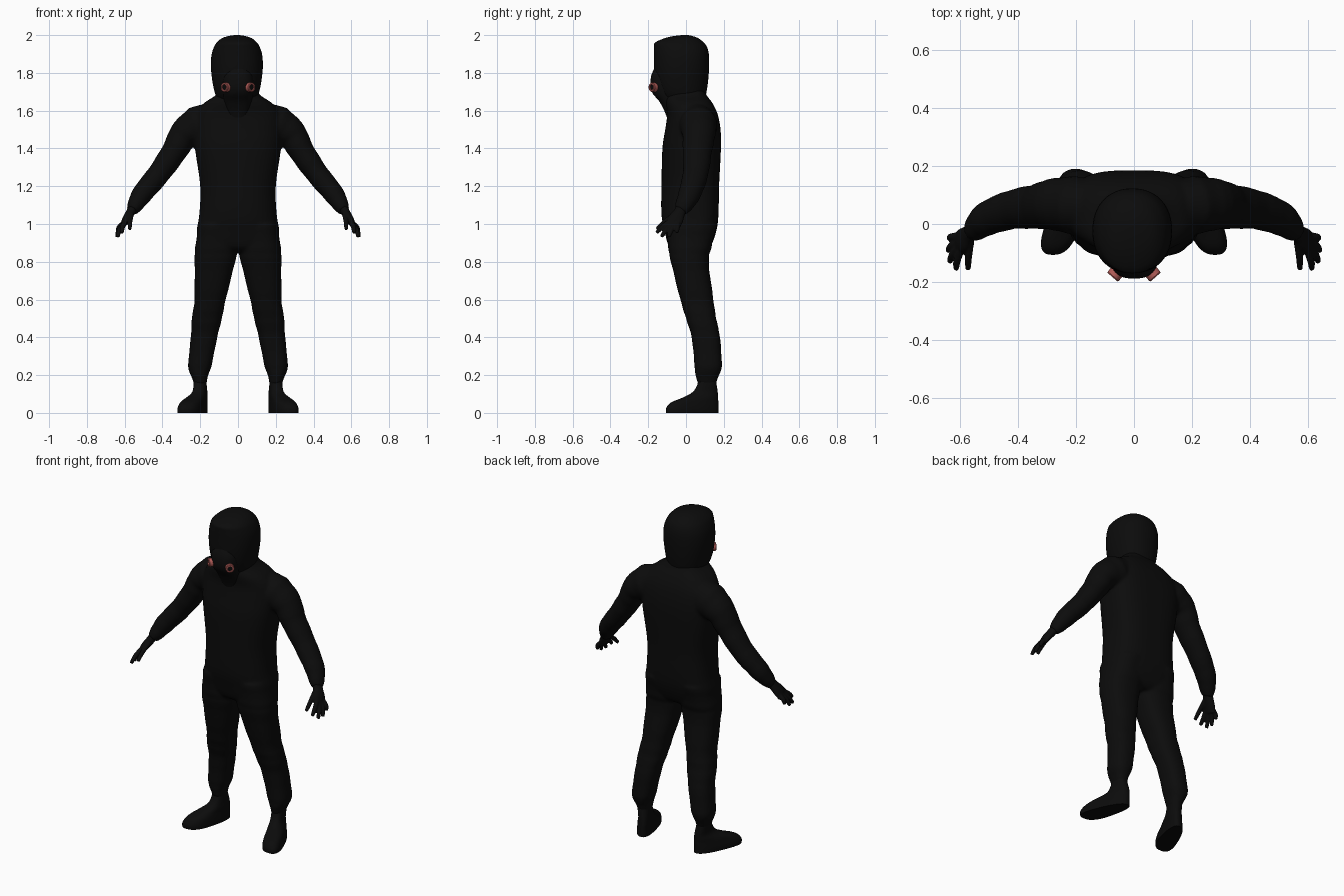
import bpy, bmesh, math
from mathutils import Vector

if "Cube" in bpy.data.objects:
    bpy.data.objects.remove(bpy.data.objects["Cube"])


def material(name, rgb):
    m = bpy.data.materials.new(name)
    m.diffuse_color = (*rgb, 1)
    m.use_nodes = True
    m.node_tree.nodes["Principled BSDF"].inputs["Base Color"].default_value = m.diffuse_color
    return m


BLACK = material("suit black", (0.0035, 0.0035, 0.0035))
PINK = material("filter red", (0.45, 0.11, 0.10))


def finish(bm, name, mats, voxel=0, angle=40):
    """Turn a bmesh into a shaded object, optionally fused into one skin."""
    bmesh.ops.recalc_face_normals(bm, faces=bm.faces)
    me = bpy.data.meshes.new(name)
    bm.to_mesh(me)
    bm.free()
    ob = bpy.data.objects.new(name, me)
    bpy.context.collection.objects.link(ob)
    for m in mats:
        me.materials.append(m)
    bpy.ops.object.select_all(action='DESELECT')
    ob.select_set(True)
    bpy.context.view_layer.objects.active = ob
    if voxel:
        r = ob.modifiers.new("fuse", 'REMESH')
        r.mode, r.voxel_size, r.use_smooth_shade = 'VOXEL', voxel, True
        s = ob.modifiers.new("soften", 'SMOOTH')
        s.factor, s.iterations = 0.5, 4
    else:
        bpy.ops.object.shade_smooth_by_angle(angle=math.radians(angle))
    return ob


def spline(rows, steps):
    """Catmull-Rom interpolation of equally long number rows."""
    out = []
    for i in range(len(rows) - 1):
        a, b, c, d = (rows[max(0, min(len(rows) - 1, i + k))] for k in (-1, 0, 1, 2))
        for s in range(steps):
            t = s / steps
            out.append([0.5 * (2 * q + (r - p) * t + (2 * p - 5 * q + 4 * r - w) * t * t
                               + (3 * q - p - 3 * r + w) * t ** 3)
                        for p, q, r, w in zip(a, b, c, d)])
    return out + [list(rows[-1])]


def skin(bm, rings):
    """Bridge rings of points and cap both ends."""
    vs = [[bm.verts.new(p) for p in ring] for ring in rings]
    n = len(vs[0])
    for a, b in zip(vs, vs[1:]):
        for i in range(n):
            j = (i + 1) % n
            bm.faces.new((a[i], a[j], b[j], b[i]))
    bm.faces.new(vs[0])
    bm.faces.new(vs[-1])


def power(v, n):
    return math.copysign(abs(v) ** (2 / n), v)


def stack(bm, rows, side=1, front=2.2, back=2.2, steps=4, n=40, fold=0, shape=None):
    """Horizontal sections (z, x0, x1, y0, y1) with separate front and back roundness."""
    rings = []
    for k, (z, x0, x1, y0, y1) in enumerate(spline(rows, steps)):
        ring, f = [], 1 + fold * math.sin(k * 1.9)
        for i in range(n):
            a = 2 * math.pi * i / n
            e = back if math.sin(a) > 0 else front
            x = (x0 + x1) / 2 + f * (x1 - x0) / 2 * power(math.cos(a), e)
            y = (y0 + y1) / 2 + f * (y1 - y0) / 2 * power(math.sin(a), e)
            if shape:
                x = shape(x, y, z)
            ring.append((side * x, y, z))
        rings.append(ring)
    skin(bm, rings)


def limb(bm, rows, side=1, steps=4, n=24, fold=0):
    """Sections (x, y, z, depth radius, thickness radius) square to the path."""
    pts = spline(rows, steps)
    rings = []
    for k, (x, y, z, ry, rt) in enumerate(pts):
        p, q = pts[max(0, k - 1)], pts[min(len(pts) - 1, k + 1)]
        t = (Vector(q[:3]) - Vector(p[:3])).normalized()
        u = (Vector((0, 1, 0)) - t * t.y).normalized()
        v = t.cross(u)
        f = 1 + fold * math.sin(k * 1.9)
        ring = []
        for i in range(n):
            a = 2 * math.pi * i / n
            c = Vector((x, y, z)) + u * (f * ry * math.cos(a)) + v * (f * rt * math.sin(a))
            ring.append((side * c.x, c.y, c.z))
        rings.append(ring)
    skin(bm, rings)


# Baggy one-piece suit: torso, sleeves and trouser legs fused together
bm = bmesh.new()
torso = [(1.72, .09, -.09, .09), (1.68, .12, -.11, .11), (1.64, .18, -.11, .14),
         (1.58, .225, -.10, .168), (1.5, .235, -.11, .183), (1.4, .228, -.125, .185),
         (1.2, .2, -.13, .175), (1.05, .205, -.13, .172), (.96, .218, -.113, .16),
         (.88, .2, -.09, .13), (.85, .13, -.05, .1)]
stack(bm, [(z, -w, w, a, b) for z, w, a, b in torso], front=2.3, back=3)
leg = [(1.0, .0, .21, -.11, .165), (.87, .003, .227, -.093, .133), (.8, .015, .23, -.08, .12),
       (.6, .065, .23, -.03, .145), (.5, .085, .245, 0, .16), (.4, .11, .25, .03, .18),
       (.25, .14, .264, .045, .19), (.2, .158, .25, .05, .175), (.15, .167, .23, .065, .155)]
arm = [(.15, .06, 1.55, .09, .09), (.21, .065, 1.52, .1, .105), (.285, .068, 1.475, .088, .08),
       (.335, .06, 1.388, .078, .068), (.42, .05, 1.265, .068, .06),
       (.505, .02, 1.162, .06, .055), (.545, -.012, 1.098, .047, .042),
       (.56, -.03, 1.07, .036, .03)]
for s in (1, -1):
    stack(bm, leg, s, 2.4, 2.4, fold=.015)
    limb(bm, arm, s, fold=.02)
finish(bm, "suit", [BLACK], voxel=.009)

# Gloves: palm, four fingers and thumb
fingers = [((.605, -.042, 1.005), (.632, -.045, .98), (.637, -.05, .953)),
           ((.607, -.06, 1.0), (.632, -.077, .968), (.642, -.092, .932)),
           ((.606, -.078, 1.0), (.628, -.108, .965), (.636, -.13, .932)),
           ((.6, -.092, 1.01), (.612, -.13, .98), (.614, -.156, .953)),
           ((.565, -.06, 1.05), (.572, -.115, 1.01), (.573, -.155, .972))]
palm = [(.55, -.02, 1.095, .03, .025), (.57, -.035, 1.06, .032, .024),
        (.592, -.055, 1.025, .042, .021), (.61, -.067, .99, .038, .014)]
for s, label in ((1, "left"), (-1, "right")):
    bm = bmesh.new()
    limb(bm, palm, s, n=16)
    for f in fingers:
        limb(bm, [(*p, r, r) for p, r in zip(f, (.014, .013, .010))], s, n=12)
    finish(bm, label + "_glove", [BLACK], voxel=.0045)

# Boots with toes turned outward and a flat sole
boot = [(.2, .172, .232, .07, .155), (.15, .166, .236, .06, .162), (.11, .162, .24, .035, .168),
        (.08, .158, .256, -.02, .17), (.055, .156, .264, -.08, .171),
        (.025, .154, .27, -.105, .171), (0, .154, .27, -.105, .171)]


def splay(x, y, z):
    k = max(0, min(1, (.17 - z) / .1))
    return .212 + (x - .212) * (1 - k * 1.5 * (y - .03)) - k * .33 * (y - .1)


for s, label in ((1, "left"), (-1, "right")):
    bm = bmesh.new()
    stack(bm, boot, s, 2.6, 2.6, shape=splay)
    finish(bm, label + "_boot", [BLACK])

# Hood with upright face shield and domed top
bm = bmesh.new()
hood = [(1.64, .09, -.10, .095), (1.68, .112, -.14, .105), (1.74, .127, -.162, .115),
        (1.82, .137, -.17, .122), (1.89, .135, -.17, .122), (1.935, .122, -.17, .112),
        (1.96, .107, -.165, .095), (1.983, .08, -.115, .066), (1.995, .045, -.065, .035),
        (2.0, .012, -.02, .012)]
stack(bm, [(z, -w - .006, w - .006, a, b) for z, w, a, b in hood], steps=3, n=48)
finish(bm, "hood", [BLACK])

# Breathing mask bulging below the face shield
bm = bmesh.new()
mask = [(1.83, .06, -.165), (1.785, .082, -.184), (1.73, .085, -.188), (1.69, .08, -.176),
        (1.65, .075, -.142), (1.6, .065, -.115), (1.56, .05, -.1)]
stack(bm, [(z, -w, w, y, .0) for z, w, y in mask], front=2.6)
finish(bm, "breathing_mask", [BLACK])

# Filter canisters: coloured shell with a dark recessed grille and round holes' rim
for s, label in ((1, "left"), (-1, "right")):
    bm = bmesh.new()
    axis = Vector((.66 * s, -.75, 0)).normalized()
    up = Vector((0, 0, 1))
    across = axis.cross(up)
    base = Vector((.052 * s, -.158, 1.724))
    rings = [[base + axis * d + (across * math.cos(a) + up * math.sin(a)) * r
              for a in (2 * math.pi * i / 24 for i in range(24))]
             for d, r in ((0, .025), (.03, .025), (.034, .022), (.034, .015), (.028, .014))]
    skin(bm, rings)
    bm.faces.ensure_lookup_table()
    for f in bm.faces:
        f.material_index = int((f.calc_center_median() - base).dot(axis) > .0275
                               and all((v.co - base).dot(axis) < .0285 for v in f.verts))
    finish(bm, label + "_filter", [PINK, BLACK], angle=30)
